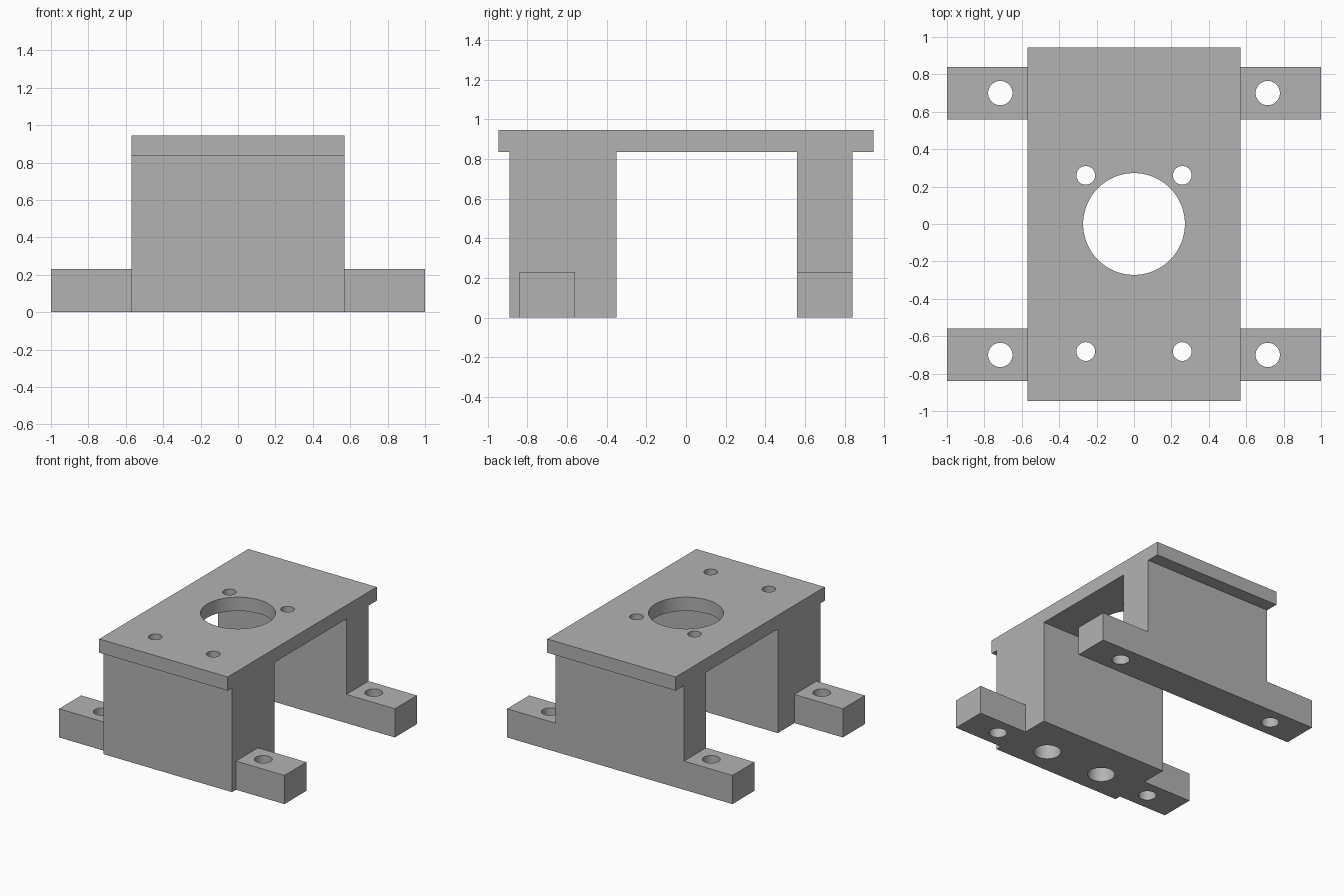
import bpy
import bmesh
from math import radians

old = bpy.data.objects.get("Cube")
if old:
    bpy.data.objects.remove(old, do_unlink=True)

grey = bpy.data.materials.new("plain grey")
grey.use_nodes = True
GREY = (0.45, 0.45, 0.45, 1)
grey.diffuse_color = GREY
grey.node_tree.nodes["Principled BSDF"].inputs["Base Color"].default_value = GREY

HALF_W = 0.57                   # half width of plate and legs
PLATE_Z, TOP = 0.835, 0.945     # underside and top of the plate
FOOT_H = 0.23
FRONT_LEG = (-0.89, -0.35)
BACK_LEG = (0.56, 0.84)


def finish(name, bm):
    bmesh.ops.recalc_face_normals(bm, faces=bm.faces[:])
    mesh = bpy.data.meshes.new(name)
    bm.to_mesh(mesh)
    bm.free()
    mesh.materials.append(grey)
    obj = bpy.data.objects.new(name, mesh)
    bpy.context.collection.objects.link(obj)
    return obj


def extrude_profile(name, points, half_width):
    """Extrude a (y, z) side profile across x."""
    bm = bmesh.new()
    face = bm.faces.new([bm.verts.new((-half_width, y, z)) for y, z in points])
    moved = bmesh.ops.extrude_face_region(bm, geom=[face])["geom"]
    verts = [g for g in moved if isinstance(g, bmesh.types.BMVert)]
    bmesh.ops.translate(bm, verts=verts, vec=(2 * half_width, 0, 0))
    return finish(name, bm)


def cylinder(name, x, y, radius, z0, z1, sides=48):
    bm = bmesh.new()
    bmesh.ops.create_cone(bm, cap_ends=True, segments=sides, radius1=radius,
                          radius2=radius, depth=z1 - z0)
    bmesh.ops.translate(bm, verts=bm.verts[:], vec=(x, y, (z0 + z1) / 2))
    return finish(name, bm)


def combine(target, other, operation):
    other.hide_render = True
    mod = target.modifiers.new(operation.lower(), "BOOLEAN")
    mod.operation, mod.solver, mod.object = operation, "EXACT", other
    bpy.context.view_layer.objects.active = target
    bpy.ops.object.modifier_apply(modifier=mod.name)
    bpy.data.objects.remove(other, do_unlink=True)


# Plate and both legs as one side profile
f0, f1 = FRONT_LEG
b0, b1 = BACK_LEG
bracket = extrude_profile("mounting_bracket", [
    (-TOP, TOP), (-TOP, PLATE_Z), (f0, PLATE_Z), (f0, 0), (f1, 0), (f1, PLATE_Z),
    (b0, PLATE_Z), (b0, 0), (b1, 0), (b1, PLATE_Z), (TOP, PLATE_Z), (TOP, TOP)], HALF_W)

# Foot bars running through the legs
for name, y0, y1 in (("front_feet", -b1, -b0), ("back_feet", b0, b1)):
    bar = extrude_profile(name, [(y0, 0), (y1, 0), (y1, FOOT_H), (y0, FOOT_H)], 1)
    combine(bracket, bar, "UNION")

# Large centre opening
combine(bracket, cylinder("centre_cutter", 0, 0, 0.272, 0.7, 1.1, 96), "DIFFERENCE")

for side in (-1, 1):
    # Foot bolt holes
    for y in (-0.7, 0.7):
        combine(bracket, cylinder("foot_cutter", side * 0.715, y, 0.065, -0.1, 0.4), "DIFFERENCE")
    # Plate screw holes, the front pair widened from below through the leg
    x = side * 0.258
    for y in (-0.682, 0.26):
        combine(bracket, cylinder("screw_cutter", x, y, 0.05, 0.7, 1.1), "DIFFERENCE")
    combine(bracket, cylinder("bore_cutter", x, -0.682, 0.1, -0.1, PLATE_Z), "DIFFERENCE")

# Smooth hole walls, sharp edges elsewhere
bpy.ops.object.select_all(action="DESELECT")
bracket.select_set(True)
bpy.context.view_layer.objects.active = bracket
bpy.ops.object.shade_smooth_by_angle(angle=radians(30))
